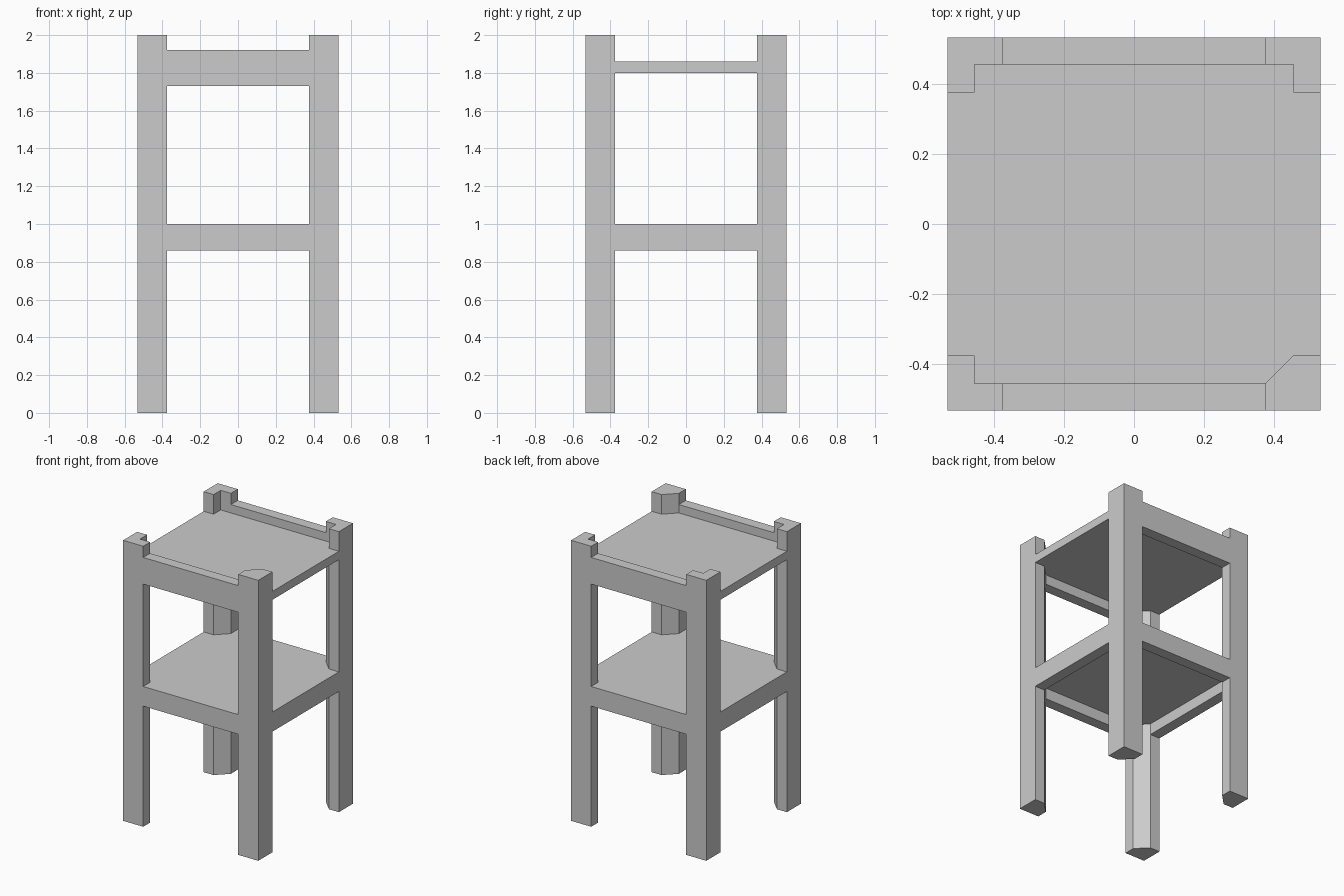
import bpy, bmesh

if "Cube" in bpy.data.objects:
    bpy.data.objects.remove(bpy.data.objects["Cube"])

O, M, I = 0.533, 0.455, 0.375   # outer face, rail inner face, post inner face


def prism(name, pts, z0, z1):
    """Extrude a flat outline from z0 up to z1."""
    bm = bmesh.new()
    face = bm.faces.new([bm.verts.new((x, y, z0)) for x, y in pts])
    ext = bmesh.ops.extrude_face_region(bm, geom=[face])
    top = [v for v in ext["geom"] if isinstance(v, bmesh.types.BMVert)]
    bmesh.ops.translate(bm, verts=top, vec=(0, 0, z1 - z0))
    bmesh.ops.recalc_face_normals(bm, faces=bm.faces)
    mesh = bpy.data.meshes.new(name)
    bm.to_mesh(mesh)
    bm.free()
    obj = bpy.data.objects.new(name, mesh)
    bpy.context.collection.objects.link(obj)
    return obj


def box(name, x0, x1, y0, y1, z0, z1):
    return prism(name, [(x0, y0), (x1, y0), (x1, y1), (x0, y1)], z0, z1)


# Corner posts: chamfered inside; three have an L-shaped notch above the tabletop
pentagon = [(O, O), (I, O), (I, M), (M, I), (O, I)]
ell = [(O, O), (I, O), (I, M), (M, M), (M, I), (O, I)]
for sx, side in ((-1, "left"), (1, "right")):
    for sy, end in ((-1, "front"), (1, "back")):
        def place(pts):
            return [(sx * x, sy * y) for x, y in pts]
        plain = (sx, sy) == (1, -1)
        prism(f"{end}_{side}_leg", place(pentagon), 0, 2.0 if plain else 1.86)
        if not plain:
            prism(f"{end}_{side}_leg_top", place(ell), 1.86, 2.0)

# Panels: run out to the side faces and fit around the post chamfers
quarter = [(O, I), (M, I), (I, M)]
outline = (quarter + [(-x, y) for x, y in reversed(quarter)]
           + [(-x, -y) for x, y in quarter]
           + [(x, -y) for x, y in reversed(quarter)])
prism("tabletop", outline, 1.80, 1.86)
inner = [(min(max(x, -M), M), y) for x, y in outline if abs(x) < O]
prism("lower_shelf", inner, 0.94, 1.0)

# Rails between the posts
for s, end, side in ((-1, "front", "left"), (1, "back", "right")):
    a, b = sorted((s * M, s * O))
    box(f"{end}_top_rail", -I, I, a, b, 1.73, 1.92)
    box(f"{end}_shelf_rail", -I, I, a, b, 0.86, 1.0)
    box(f"{side}_shelf_rail", a, b, -I, I, 0.86, 1.0)
